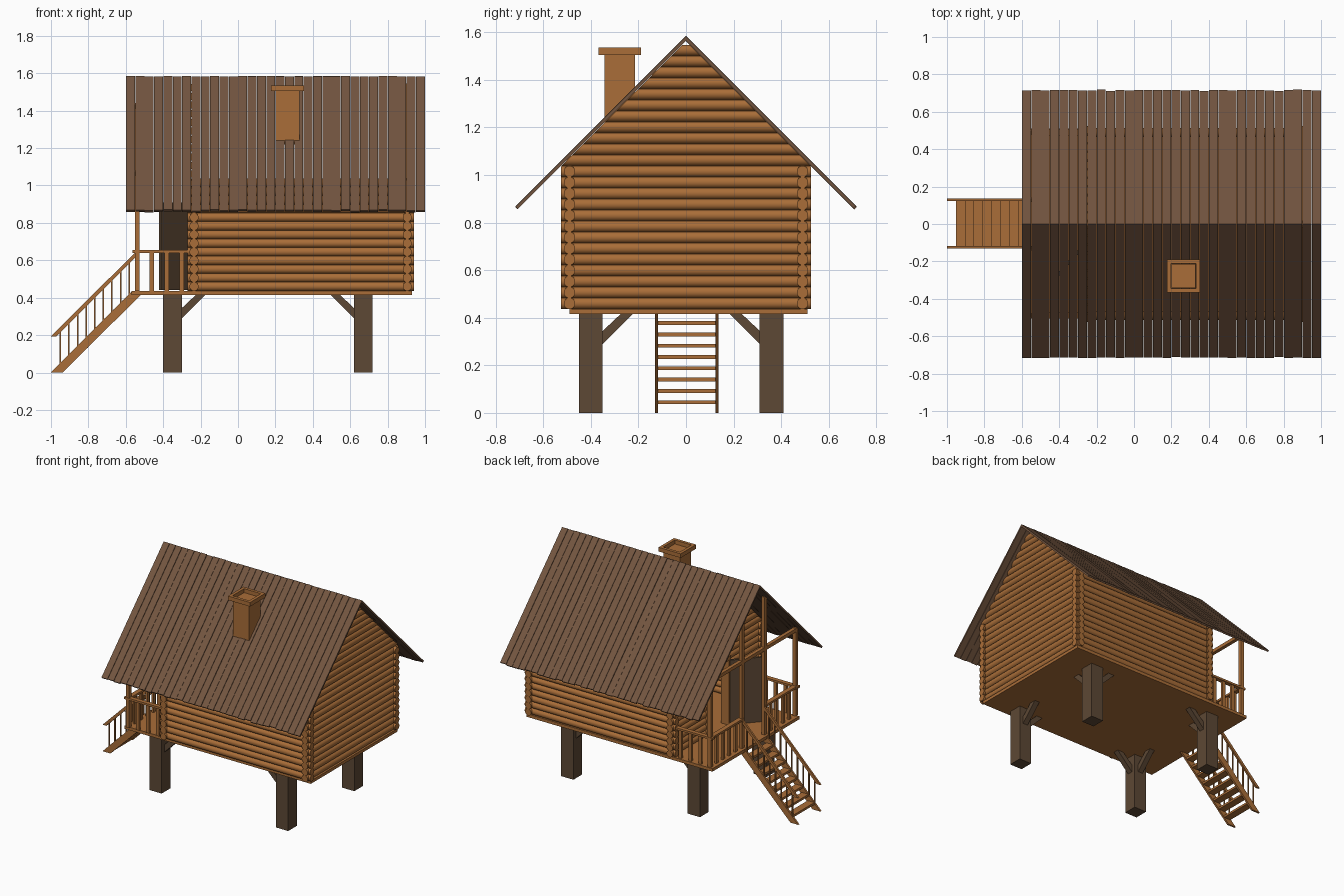
import bpy, bmesh, math, random
from mathutils import Vector, Matrix

if "Cube" in bpy.data.objects:
    bpy.data.objects.remove(bpy.data.objects["Cube"])

random.seed(4)


def material(name, rgb):
    m = bpy.data.materials.new(name)
    m.diffuse_color = (*rgb, 1)
    m.use_nodes = True
    m.node_tree.nodes["Principled BSDF"].inputs["Base Color"].default_value = m.diffuse_color
    return m


WOOD = material("warm_wood", (0.40, 0.155, 0.04))
DARK = material("dark_wood", (0.11, 0.065, 0.035))
ROOF = material("roof_wood", (0.17, 0.09, 0.05))


def finish(bm, name, mat, smooth=False):
    bmesh.ops.recalc_face_normals(bm, faces=bm.faces)
    me = bpy.data.meshes.new(name)
    bm.to_mesh(me)
    bm.free()
    me.materials.append(mat)
    ob = bpy.data.objects.new(name, me)
    bpy.context.collection.objects.link(ob)
    if smooth:
        bpy.context.view_layer.objects.active = ob
        ob.select_set(True)
        bpy.ops.object.shade_smooth_by_angle(angle=math.radians(40))
        ob.select_set(False)
    return ob


def box(bm, x0, x1, y0, y1, z0, z1):
    m = Matrix.Translation(((x0 + x1) / 2, (y0 + y1) / 2, (z0 + z1) / 2))
    bmesh.ops.create_cube(bm, size=1, matrix=m @ Matrix.Diagonal((x1 - x0, y1 - y0, z1 - z0, 1)))


def prism(bm, pts, axis, a, b):
    """Extrude a (x,z) profile along y, or a (y,z) profile along x."""
    put = (lambda p, t: (t, p[0], p[1])) if axis == 'x' else (lambda p, t: (p[0], t, p[1]))
    lo = [bm.verts.new(put(p, a)) for p in pts]
    hi = [bm.verts.new(put(p, b)) for p in pts]
    bm.faces.new(lo)
    bm.faces.new(hi[::-1])
    for i in range(len(pts)):
        j = (i + 1) % len(pts)
        bm.faces.new((lo[i], lo[j], hi[j], hi[i]))


R, PITCH, SIDES = 0.0245, 0.0462, 12


def log(bm, axis, a, b, across, z, gable=False):
    """Round log; gable logs have their ends cut along the roof slope."""
    rings = []
    for t in (a, b):
        ring = []
        for k in range(SIDES):
            ang = 2 * math.pi * (k + 0.5) / SIDES
            c, h = across + R * math.cos(ang), z + R * math.sin(ang)
            e = t
            if gable:
                e = math.copysign(min(abs(t), max(0.002, 1.562 - h)), t)
            ring.append(bm.verts.new((e, c, h) if axis == 'x' else (c, e, h)))
        rings.append(ring)
    lo, hi = rings
    bm.faces.new(lo)
    bm.faces.new(hi[::-1])
    for k in range(SIDES):
        j = (k + 1) % SIDES
        bm.faces.new((lo[k], lo[j], hi[j], hi[k]))


# stilts and their braces
bm = bmesh.new()
for sx, cx in ((1, -0.35), (-1, 0.67)):
    for sy, cy in ((1, -0.40), (-1, 0.36)):
        box(bm, cx - 0.05, cx + 0.05, cy - 0.05, cy + 0.05, 0, 0.42)
        prof = lambda s, c: [(c + s * 0.045, 0.285), (c + s * 0.18, 0.42),
                             (c + s * 0.13, 0.42), (c + s * 0.045, 0.34)]
        prism(bm, prof(sx, cx), 'y', cy - 0.02, cy + 0.02)
        prism(bm, prof(sy, cy), 'x', cx - 0.02, cx + 0.02)
finish(bm, "stilts", DARK)

# platform
bm = bmesh.new()
box(bm, -0.57, 0.93, -0.49, 0.51, 0.415, 0.437)
finish(bm, "platform", WOOD)

# log walls: long sides, then the two gable ends
N = 13
Z0 = 0.437 + PITCH / 2
bm = bmesh.new()
for i in range(N):
    for y in (-0.49, 0.49):
        log(bm, 'x', -0.27, 0.94, y, Z0 + i * PITCH)
finish(bm, "side_walls", WOOD, True)

DOOR_W, DOOR_TOP = 0.12, 0.92
bm = bmesh.new()
for x in (-0.235, 0.905):
    z = Z0
    while z < 1.555:
        if x < 0 and z < DOOR_TOP:
            log(bm, 'y', -0.525, -DOOR_W, x, z)
            log(bm, 'y', DOOR_W, 0.525, x, z)
        else:
            log(bm, 'y', -0.525, 0.525, x, z, gable=True)
        z += PITCH
finish(bm, "gable_walls", WOOD, True)

# door frame and open door
bm = bmesh.new()
for s in (-1, 1):
    box(bm, -0.27, -0.205, s * 0.12 - 0.012, s * 0.12 + 0.012, 0.437, 0.93)
box(bm, -0.27, -0.205, -0.132, 0.132, 0.91, 0.935)
finish(bm, "door_frame", WOOD)
bm = bmesh.new()
box(bm, 0, 0.22, -0.008, 0.008, 0.44, 0.91)
bmesh.ops.transform(bm, verts=bm.verts, matrix=Matrix.Translation((-0.27, -0.12, 0))
                    @ Matrix.Rotation(math.radians(228), 4, 'Z'))
finish(bm, "door", DARK)

# roof boards on both slopes
bm = bmesh.new()
COUNT = 32
for s in (-1, 1):
    for i in range(COUNT):
        x = -0.6 + i * 0.05
        e = 0.718 - random.uniform(0, 0.006)
        top = 1.585 - random.uniform(0, 0.004)
        prism(bm, [(0, top), (s * e, top - e), (s * (e - 0.009), top - e - 0.009), (0, top - 0.018)],
              'x', x + 0.0012, x + 0.0488)
finish(bm, "roof_boards", ROOF)

# chimney with a hollow cap
bm = bmesh.new()
box(bm, 0.20, 0.33, -0.342, -0.215, 1.22, 1.508)
for x0, x1, y0, y1 in ((0.176, 0.198, -0.367, -0.19), (0.332, 0.354, -0.367, -0.19),
                       (0.198, 0.332, -0.367, -0.345), (0.198, 0.332, -0.212, -0.19)):
    box(bm, x0, x1, y0, y1, 1.505, 1.535)
finish(bm, "chimney", WOOD)

# porch posts and roof beam
bm = bmesh.new()
for y, top in ((0.13, 1.44), (0.49, 1.08)):
    for s in (-1, 1):
        box(bm, -0.552, -0.526, s * y - 0.013, s * y + 0.013, 0.437, top)
box(bm, -0.552, -0.526, -0.49, 0.49, 1.05, 1.075)
finish(bm, "porch_posts", WOOD)

# porch railing: side runs and runs beside the stairs
bm = bmesh.new()
for s in (-1, 1):
    y = s * 0.49
    box(bm, -0.565, -0.26, y - 0.016, y + 0.016, 0.64, 0.655)
    for x in (-0.46, -0.38, -0.30):
        box(bm, x - 0.012, x + 0.012, y - 0.008, y + 0.008, 0.437, 0.642)
    ya, yb = sorted((s * 0.13, s * 0.505))
    box(bm, -0.556, -0.522, ya, yb, 0.64, 0.655)
    for k in range(1, 5):
        c = s * (0.13 + k * 0.072)
        box(bm, -0.547, -0.531, c - 0.012, c + 0.012, 0.437, 0.642)
finish(bm, "porch_railing", WOOD)

# stairs: stringers, treads, handrails and balusters
bm = bmesh.new()
for s in (-1, 1):
    a, b = s * 0.127 - 0.007 + 0.003, s * 0.127 + 0.007 + 0.003
    prism(bm, [(-1, 0), (-0.937, 0), (-0.52, 0.415), (-0.52, 0.437), (-0.565, 0.437)], 'y', a, b)
    prism(bm, [(-1, 0.193), (-0.97, 0.193), (-0.54, 0.625), (-0.54, 0.652)], 'y', a, b)
for i in range(8):
    z = 0.045 + i * 0.0475
    x = -0.925 + i * 0.0475
    box(bm, x - 0.027, x + 0.027, -0.12, 0.126, z - 0.008, z + 0.008)
finish(bm, "stairs", WOOD)

bm = bmesh.new()
for s in (-1, 1):
    y = s * 0.127 + 0.003
    for i in range(9):
        x = -0.95 + i * 0.046
        box(bm, x - 0.004, x + 0.004, y - 0.004, y + 0.004, x + 1.0 - 0.01, x + 1.18)
finish(bm, "stair_balusters", WOOD)
